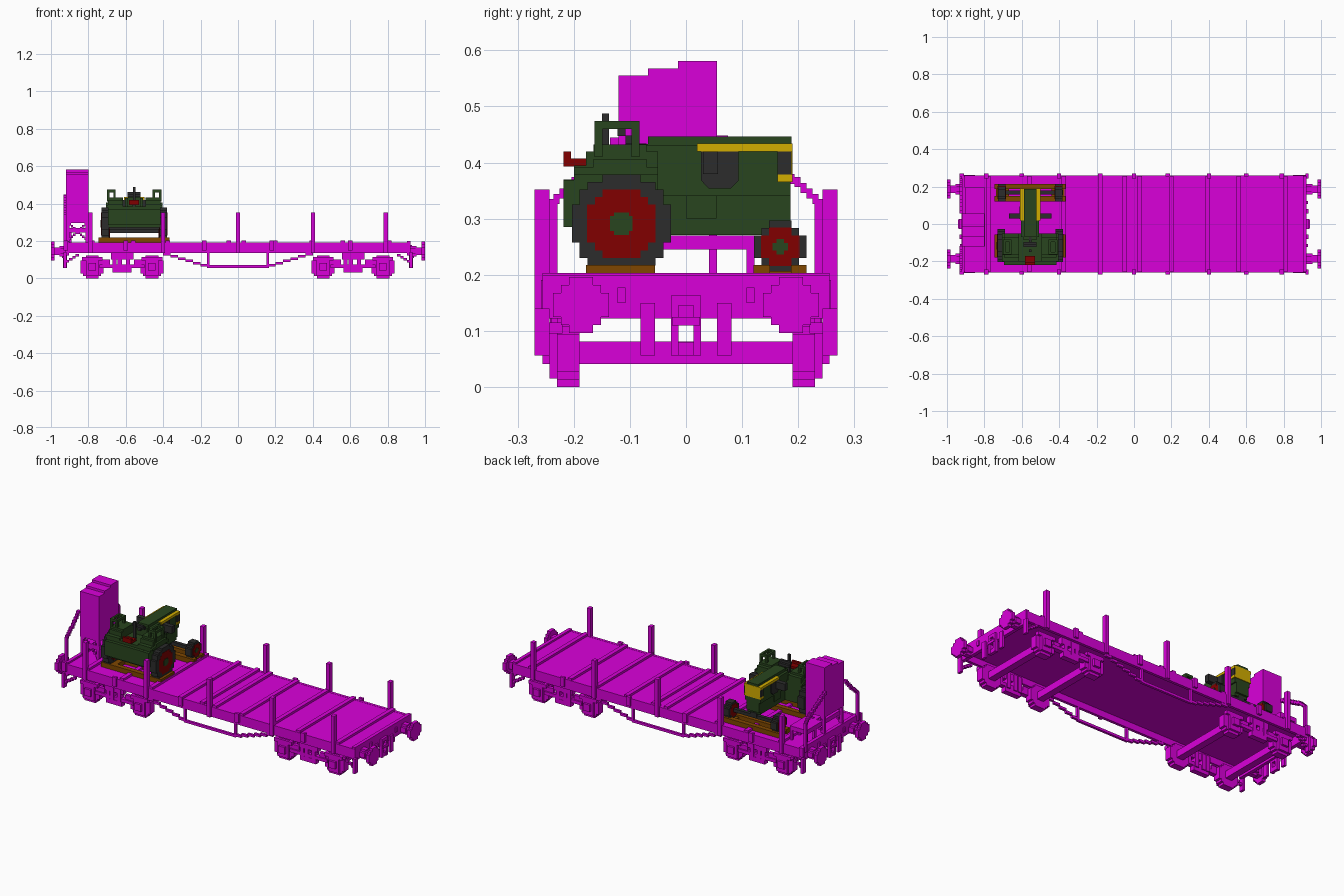
import bpy, bmesh, math
from mathutils import Vector

if "Cube" in bpy.data.objects:
    bpy.data.objects.remove(bpy.data.objects["Cube"])

V = 0.0135      # voxel size


def material(name, rgb):
    m = bpy.data.materials.new(name)
    m.use_nodes = True
    m.diffuse_color = (*rgb, 1)
    m.node_tree.nodes["Principled BSDF"].inputs["Base Color"].default_value = (*rgb, 1)
    return m


MAGENTA = material("magenta", (0.7, 0.0, 0.7))
GREEN = material("dark green", (0.022, 0.06, 0.013))
DARK = material("charcoal", (0.025, 0.025, 0.025))
RED = material("dark red", (0.22, 0.0, 0.0))
YELLOW = material("yellow", (0.65, 0.42, 0.0))
BROWN = material("wood brown", (0.21, 0.062, 0.0))


def finish(bm, name, mat):
    bmesh.ops.recalc_face_normals(bm, faces=bm.faces)
    me = bpy.data.meshes.new(name)
    bm.to_mesh(me)
    bm.free()
    me.materials.append(mat)
    ob = bpy.data.objects.new(name, me)
    bpy.context.collection.objects.link(ob)
    return ob


def boxes(name, mat, *items):
    """One object from boxes given as (x0, x1, y0, y1, z0, z1)."""
    bm = bmesh.new()
    for x0, x1, y0, y1, z0, z1 in items:
        vs = bmesh.ops.create_cube(bm, size=1)["verts"]
        for v in vs:
            v.co = ((x0 + x1) / 2 + v.co.x * (x1 - x0), (y0 + y1) / 2 + v.co.y * (y1 - y0),
                    (z0 + z1) / 2 + v.co.z * (z1 - z0))
    return finish(bm, name, mat)


def prism(name, mat, profile, x0, x1):
    """Extrude a (y, z) profile along x."""
    bm = bmesh.new()
    f = bm.faces.new([bm.verts.new((x0, y, z)) for y, z in profile])
    top = bmesh.ops.extrude_face_region(bm, geom=[f])["geom"]
    bmesh.ops.translate(bm, verts=[g for g in top if isinstance(g, bmesh.types.BMVert)], vec=(x1 - x0, 0, 0))
    return finish(bm, name, mat)


def disc(name, mat, x0, x1, cy, cz, r, step=V):
    """Stepped voxel disc with its axis along x."""
    n = max(1, round(2 * r / step))
    s = 2 * r / n
    right = []
    for i in range(n):
        h = -r + (i + 0.5) * s
        count = 2 * math.sqrt(r * r - h * h) / s
        count = 2 * round((count - n % 2) / 2) + n % 2      # nearest count of equal parity
        right += [(count * s / 2, cz - r + i * s), (count * s / 2, cz - r + (i + 1) * s)]
    clean = [p for i, p in enumerate(right)
             if not (0 < i < len(right) - 1 and right[i - 1][0] == p[0] == right[i + 1][0])]
    prof = [(cy + w, z) for w, z in clean] + [(cy - w, z) for w, z in reversed(clean)]
    return prism(name, mat, prof, x0, x1)


def stepped_bar(a, b, t=V):
    """Boxes following a straight line from a to b in voxel steps."""
    a, b = Vector(a), Vector(b)
    d = b - a
    n = max(1, round(min(sorted(map(abs, d))[1:]) / V) + 1)
    out = []
    for i in range(n):
        p, q = a + d * (i / n), a + d * ((i + 1) / n)
        m = (p + q) / 2
        k = max(range(3), key=lambda j: abs(d[j]))
        e = []
        for j in range(3):
            h = abs(q[j] - p[j]) / 2 if j == k else t / 2
            e += [m[j] - h, m[j] + h]
        out.append(tuple(e))
    return out


# ---- Wagon body ----
boxes("deck", MAGENTA, (-0.91, 0.91, -0.25, 0.25, 0.172, 0.19))
for s in (-1, 1):
    boxes("side_sill", MAGENTA, (-0.92, 0.92, s * 0.25 - 0.008, s * 0.25 + 0.008, 0.135, 0.191))
    boxes("headstock", MAGENTA, (s * 0.913 - 0.01, s * 0.913 + 0.01, -0.256, 0.256, 0.122, 0.2))
boxes("deck_slats", MAGENTA,
      *[(x - 0.012, x + 0.012, -0.256, 0.256, 0.188, 0.203)
        for x in (-0.78, -0.56, -0.375, -0.18, -0.05, 0.03, 0.2, 0.395, 0.56, 0.81)])
for s in (-1, 1):
    boxes("stakes", MAGENTA, *[(x - 0.011, x + 0.011, s * 0.2565 - 0.0135, s * 0.2565 + 0.0135, 0.135, 0.352)
                               for x in (-0.79, -0.4, 0, 0.4, 0.79)])
    boxes("stake_pockets", MAGENTA, *[(x - 0.012, x + 0.012, s * 0.262 - 0.008, s * 0.262 + 0.008, 0.15, 0.203)
                                      for x in (-0.92, -0.6, -0.18, 0.18, 0.6)])
    # Truss rod below each sill
    y = s * 0.25
    rod = stepped_bar((-0.40, y, 0.135), (-0.16, y, 0.063))
    rod += [(-a[1], -a[0]) + a[2:] for a in rod]
    boxes("truss_rod", MAGENTA, *rod, (-0.165, 0.165, y - V / 2, y + V / 2, 0.056, 0.07),
          *[(x - V / 2, x + V / 2, y - V / 2, y + V / 2, 0.06, 0.14) for x in (-0.16, 0.16)])

# ---- Buffers, couplers and end fittings ----
for s in (-1, 1):
    def end(a, b, *yz):
        return (min(s * a, s * b), max(s * a, s * b), *yz)
    for y in (-0.187, 0.187):
        disc("buffer_plate", MAGENTA, s * 0.98, s, y, 0.146, 0.05)
        disc("buffer_shank", MAGENTA, s * 0.95, s * 0.985, y, 0.146, 0.02)
        disc("buffer_sleeve", MAGENTA, s * 0.92, s * 0.955, y, 0.146, 0.028)
    boxes("coupler", MAGENTA,
          *[end(0.915, 0.935, y - 0.007, y + 0.007, 0.056, 0.163) for y in (-0.02, 0.02)],
          end(0.915, 0.935, -0.025, 0.025, 0.145, 0.163), end(0.915, 0.94, -0.025, 0.025, 0.11, 0.125),
          end(0.915, 0.932, -0.02, 0.02, 0.056, 0.08))
    boxes("brake_hoses", MAGENTA,
          *[end(0.918, 0.932, y - 0.013, y + 0.013, 0.056, 0.15) for y in (-0.068, 0.068)],
          *[end(0.918, 0.93, y - 0.007, y + 0.007, 0.15, 0.177) for y in (-0.115, 0.115)])
    for y in (-0.2565, 0.2565):
        boxes("corner_step", MAGENTA, end(0.918, 0.932, y - V, y + V, 0.056, 0.14),
              *stepped_bar((s * 0.85, y, 0.13), (s * 0.92, y, 0.085)))

# ---- Bogies ----
for bx in (-0.62, 0.615):
    for wx in (bx - 0.16, bx + 0.16):
        boxes("axle", MAGENTA, (wx - 0.02, wx + 0.02, -0.2, 0.2, 0.041, 0.081))
    for s in (-1, 1):
        def side(x0, x1, a, b, z0, z1):
            return (x0, x1, min(s * a, s * b), max(s * a, s * b), z0, z1)
        for wx in (bx - 0.16, bx + 0.16):
            # The wheel profile turned so that its axis lies across the wagon
            w = disc("wheel", MAGENTA, -0.02, 0.02, 0, 0.061, 0.061)
            w.rotation_euler.z = math.pi / 2
            w.location = (wx, s * 0.21, 0)
            boxes("axle_box", MAGENTA, side(wx - 0.034, wx + 0.034, 0.22, 0.243, 0.015, 0.1),
                  side(wx - 0.02, wx + 0.02, 0.23, 0.256, 0.041, 0.081),
                  side(wx - 0.055, wx + 0.055, 0.22, 0.243, 0.095, 0.115))
        boxes("bogie_side_frame", MAGENTA,
              side(bx - 0.12, bx + 0.12, 0.212, 0.24, 0.056, 0.075),
              side(bx - 0.06, bx + 0.06, 0.212, 0.24, 0.1, 0.14),
              side(bx - 0.05, bx + 0.05, 0.212, 0.242, 0.03, 0.056),
              *[side(bx + d - 0.011, bx + d + 0.011, 0.205, 0.242, 0.05, 0.14) for d in (-0.04, -0.012, 0.032)],
              *[side(bx + d - 0.02, bx + d + 0.02, 0.212, 0.232, 0.075, 0.1) for d in (-0.085, 0.085)])

# ---- Brake cabin, stand and handrail ----
CAB = [(-0.12, 0.295), (0.055, 0.295), (0.055, 0.581), (-0.014, 0.581), (-0.014, 0.568),
       (-0.068, 0.568), (-0.068, 0.555), (-0.12, 0.555)]
prism("brake_cabin", MAGENTA, CAB, -0.92, -0.8)
boxes("cabin_legs", MAGENTA, *[(x - 0.008, x + 0.008, y - 0.007, y + 0.007, 0.19, 0.3)
                               for x in (-0.91, -0.808) for y in (-0.113, 0.048)])
for y in (-0.113, 0.048):
    boxes("cabin_cross_brace", MAGENTA, *stepped_bar((-0.905, y, 0.205), (-0.81, y, 0.295)),
          *stepped_bar((-0.905, y, 0.295), (-0.81, y, 0.205)))
boxes("platform", MAGENTA, (-0.904, -0.797, -0.12, 0.195, 0.245, 0.27),
      *[(x - 0.007, x + 0.007, y - 0.007, y + 0.007, 0.19, 0.25)
        for x in (-0.897, -0.804) for y in (0.115, 0.188)])
for y, inner in ((-0.236, -0.12), (0.236, 0.055)):
    knee = y * 0.82
    boxes("handrail", MAGENTA, (-0.933, -0.918, y - 0.007, y + 0.007, 0.17, 0.335),
          *stepped_bar((-0.925, y, 0.33), (-0.925, knee, 0.37), 0.018),
          *stepped_bar((-0.925, knee, 0.365), (-0.925, inner, 0.445), 0.018))

# ---- Timber packing under the tractor ----
C = -0.555      # tractor centre line
for s in (-1, 1):
    boxes("rear_chock", BROWN, (C + s * 0.148 - 0.042, C + s * 0.148 + 0.042, -0.178, -0.055, 0.188, 0.217))
for name, rows in (("rear_timbers", ((-0.178, -0.15), (-0.083, -0.055))),
                   ("front_timbers", ((0.12, 0.15), (0.187, 0.215)))):
    boxes(name, BROWN, *[(C - 0.19, C + 0.19, a, b, 0.188, 0.217) for a, b in rows])
boxes("front_chocks", BROWN, *[(C + s * 0.148 - 0.035, C + s * 0.148 + 0.035, 0.145, 0.19, 0.188, 0.207) for s in (-1, 1)])

# ---- Tractor body ----
boxes("hood", GREEN, (C - 0.048, C + 0.048, -0.07, 0.186, 0.34, 0.43),
      (C - 0.034, C + 0.034, -0.068, 0.188, 0.428, 0.446))
boxes("engine_block", GREEN, (C - 0.04, C + 0.04, -0.07, 0.175, 0.271, 0.345),
      (C - 0.04, C + 0.04, 0.17, 0.186, 0.285, 0.345))
boxes("engine_side_panel", GREEN, (C - 0.045, C + 0.045, 0.0, 0.054, 0.3, 0.34))
boxes("rear_housing", GREEN, (C - 0.07, C + 0.07, -0.2, -0.05, 0.271, 0.385),
      (C - 0.1, C + 0.1, -0.218, -0.19, 0.285, 0.37))
boxes("grille", YELLOW, (C - 0.048, C + 0.048, 0.184, 0.19, 0.365, 0.434))
boxes("hood_stripes", YELLOW,
      *[(C + s * 0.044 - 0.01, C + s * 0.044 + 0.01, 0.02, 0.19, 0.42, 0.434) for s in (-1, 1)],
      *[(C + s * 0.05 - 0.004, C + s * 0.05 + 0.004, 0.163, 0.19, 0.365, 0.379) for s in (-1, 1)])
boxes("grille_sides", DARK, *[(C + s * 0.049 - 0.004, C + s * 0.049 + 0.004, 0.163, 0.188, 0.379, 0.42) for s in (-1, 1)])

GUARD = [(-0.2, 0.271), (-0.05, 0.271), (-0.05, 0.42), (-0.07, 0.42), (-0.07, 0.432), (-0.165, 0.432), (-0.165, 0.42),
         (-0.178, 0.42), (-0.178, 0.395), (-0.2, 0.395), (-0.2, 0.369), (-0.218, 0.369), (-0.218, 0.285), (-0.2, 0.285)]
LIP = [(-0.2, 0.379), (-0.05, 0.379), (-0.05, 0.392), (-0.07, 0.392), (-0.07, 0.406), (-0.165, 0.406),
       (-0.165, 0.392), (-0.2, 0.392)]
for s in (-1, 1):
    prism("side_intake", DARK, [(0.04, 0.354), (0.08, 0.354), (0.094, 0.368), (0.094, 0.42), (0.027, 0.42), (0.027, 0.368)],
          C + s * 0.045, C + s * 0.056)
    boxes("side_lamp", DARK, (C + s * 0.083 - 0.03, C + s * 0.083 + 0.03, 0.03, 0.057, 0.38, 0.42))
    # Rear mudguard with its grab frame
    prism("mudguard", GREEN, GUARD, C + s * 0.06, C + s * 0.14)
    prism("mudguard_lip", GREEN, LIP, C + s * 0.13, C + s * 0.152)
    x = C + s * 0.122
    boxes("grab_frame", GREEN, *[(x + d - 0.006, x + d + 0.006, y - 0.007, y + 0.007, 0.41, 0.474)
                                 for d in (-0.017, 0.017) for y in (-0.156, -0.09)],
          *[(x + d - 0.006, x + d + 0.006, -0.163, -0.083, 0.46, 0.474) for d in (-0.017, 0.017)],
          *[(x - 0.023, x + 0.023, y - 0.007, y + 0.007, 0.46, 0.474) for y in (-0.156, -0.09)])
    # Wheels: tyre, rim and hub
    for name, y, z, r, rim, hub, a, b in (("rear", -0.115, 0.291, 0.088, 0.061, 0.02, 0.136, 0.175),
                                          ("front", 0.168, 0.25, 0.047, 0.034, 0.0135, 0.132, 0.172)):
        disc(name + "_tyre", DARK, C + s * a, C + s * b, y, z, r)
        disc(name + "_rim", RED, C + s * (a - 0.003), C + s * (b + 0.002), y, z, rim)
        disc(name + "_hub", GREEN, C + s * (b - 0.01), C + s * (b + 0.004), y, z, hub, V / 2)
boxes("front_axle", DARK, (C - 0.135, C + 0.135, 0.158, 0.178, 0.243, 0.262), (C - 0.02, C + 0.02, 0.15, 0.18, 0.25, 0.275))
boxes("rear_axle", DARK, (C - 0.14, C + 0.14, -0.13, -0.1, 0.262, 0.29))

# ---- Driver's controls ----
boxes("dashboard", GREEN, (C - 0.035, C + 0.035, -0.085, -0.06, 0.38, 0.433))
boxes("steering_wheel", DARK, (C - 0.035, C + 0.035, -0.122, -0.108, 0.447, 0.461),
      (C - 0.035, C + 0.035, -0.108, -0.095, 0.434, 0.448), (C - 0.007, C + 0.007, -0.108, -0.07, 0.42, 0.434))
boxes("control_lever", DARK, (C - 0.007, C + 0.007, -0.15, -0.137, 0.38, 0.487))
boxes("seat", RED, (C - 0.027, C + 0.027, -0.218, -0.17, 0.393, 0.407), (C - 0.027, C + 0.027, -0.218, -0.205, 0.4, 0.42))
boxes("seat_post", DARK, (C - 0.008, C + 0.008, -0.195, -0.18, 0.37, 0.395))
